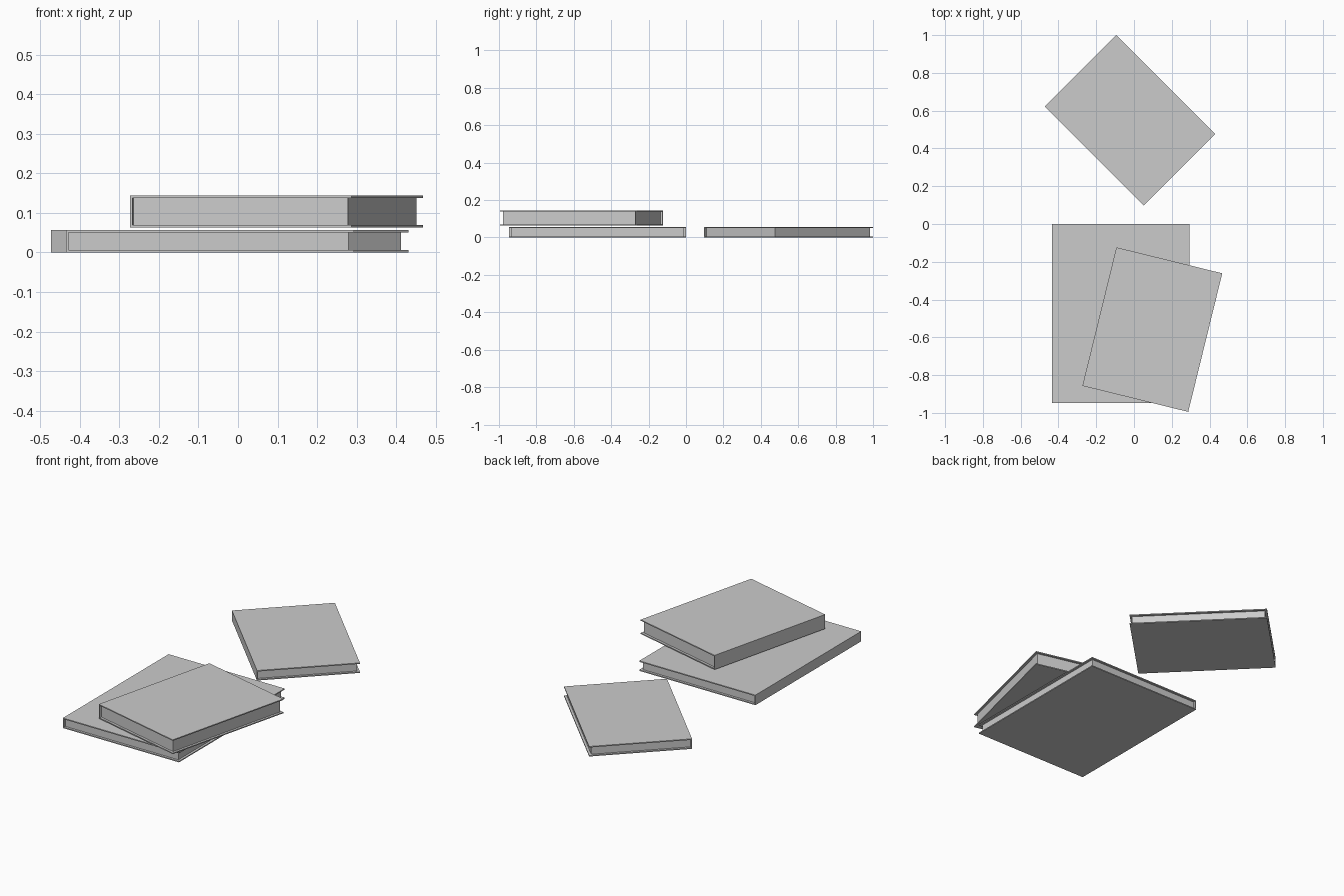
import bpy
import bmesh
from math import radians
from mathutils import Matrix

cube = bpy.data.objects.get("Cube")
if cube:
    bpy.data.objects.remove(cube, do_unlink=True)

GREY = (0.6, 0.6, 0.6, 1.0)
grey = bpy.data.materials.new("plain_grey")
grey.use_nodes = True
grey.diffuse_color = GREY
grey.node_tree.nodes["Principled BSDF"].inputs["Base Color"].default_value = GREY

BOARD = 0.006      # thickness of covers and spine
OVERHANG = 0.013   # how far the covers stand out past the pages


def extrude_profile(name, profile, y0, y1, placement):
    """Extrude an (x, z) outline along y and place it."""
    bm = bmesh.new()
    face = bm.faces.new([bm.verts.new((x, y0, z)) for x, z in profile])
    out = bmesh.ops.extrude_face_region(bm, geom=[face])
    moved = [v for v in out["geom"] if isinstance(v, bmesh.types.BMVert)]
    bmesh.ops.translate(bm, verts=moved, vec=(0, y1 - y0, 0))
    bmesh.ops.recalc_face_normals(bm, faces=bm.faces[:])
    mesh = bpy.data.meshes.new(name)
    bm.to_mesh(mesh)
    bm.free()
    mesh.materials.append(grey)
    obj = bpy.data.objects.new(name, mesh)
    obj.matrix_world = placement
    bpy.context.collection.objects.link(obj)
    return obj


def book(name, centre, width, length, height, angle):
    """A hardback lying flat, spine on its local -x side."""
    placement = Matrix.Translation(centre) @ Matrix.Rotation(radians(angle), 4, "Z")
    w, l, t = width / 2, length / 2, BOARD
    # Covers and spine: one bracket-shaped wrap
    wrap = [(-w, 0), (w, 0), (w, t), (-w + t, t),
            (-w + t, height - t), (w, height - t), (w, height), (-w, height)]
    extrude_profile(name + "_cover", wrap, -l, l, placement)
    # Page block, set back on the three open sides
    x0, x1 = -w + t, w - OVERHANG
    block = [(x0, t), (x1, t), (x1, height - t), (x0, height - t)]
    extrude_profile(name + "_pages", block, -l + OVERHANG, l - OVERHANG, placement)


book("large_book", (-0.071, -0.474, 0), 0.728, 0.947, 0.057, 0)
book("thick_book", (0.097, -0.559, 0.063), 0.577, 0.755, 0.081, -13.8)
book("small_book", (-0.021, 0.549, 0), 0.537, 0.741, 0.057, 45)
